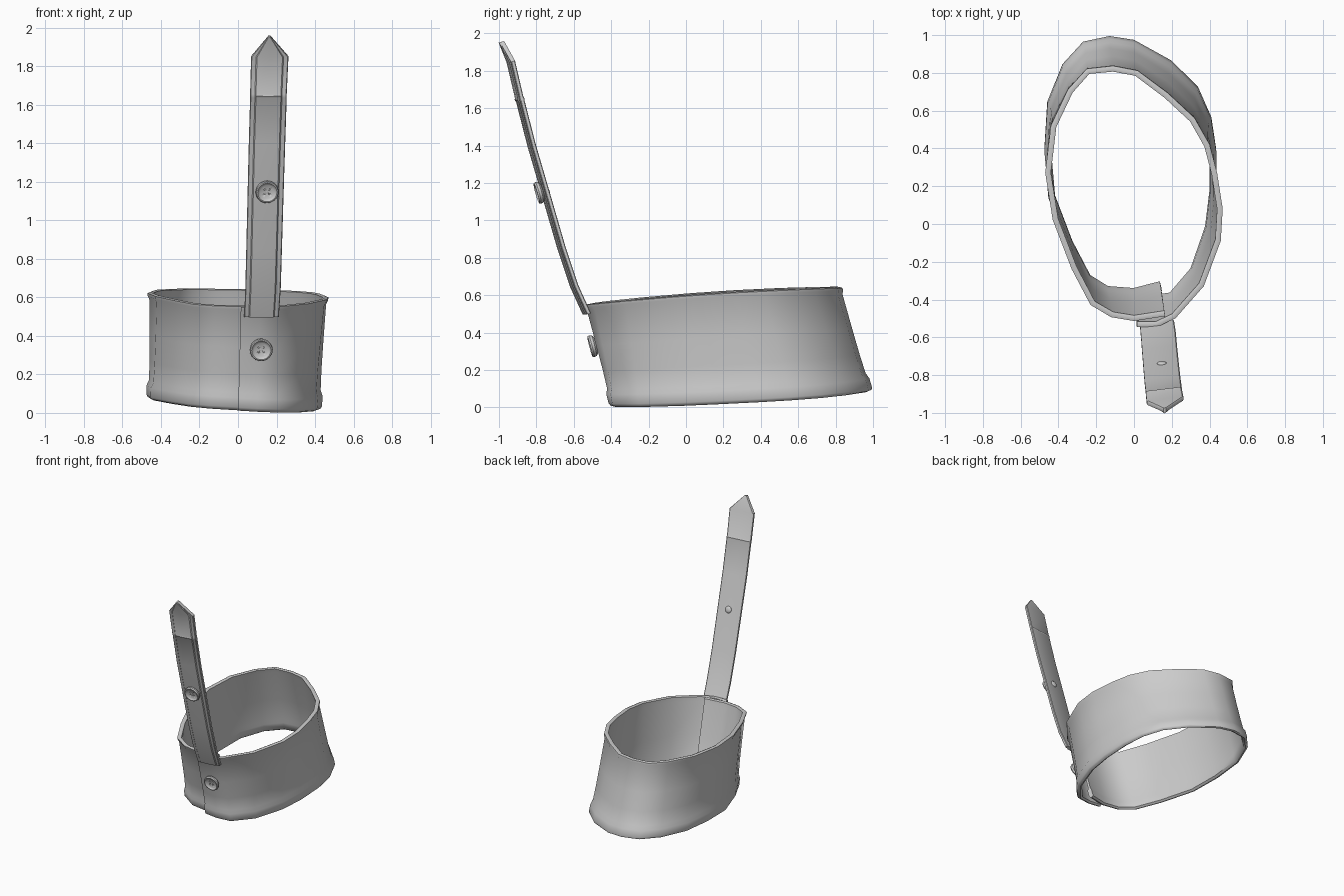
import bpy, bmesh, math
from mathutils import Vector, Matrix

if "Cube" in bpy.data.objects:
    bpy.data.objects.remove(bpy.data.objects["Cube"])


def make_object(name, bm, angle=40):
    bmesh.ops.remove_doubles(bm, verts=bm.verts, dist=1e-5)
    bmesh.ops.recalc_face_normals(bm, faces=bm.faces)
    me = bpy.data.meshes.new(name)
    bm.to_mesh(me)
    bm.free()
    ob = bpy.data.objects.new(name, me)
    bpy.context.collection.objects.link(ob)
    bpy.ops.object.select_all(action='DESELECT')
    ob.select_set(True)
    bpy.context.view_layer.objects.active = ob
    bpy.ops.object.shade_smooth_by_angle(angle=math.radians(angle))
    return ob


def loft(name, rings, angle=40):
    # Skin closed cross-sections and cap both ends
    bm = bmesh.new()
    vs = [[bm.verts.new(p) for p in r] for r in rings]
    n = len(vs[0])
    for a, b in zip(vs, vs[1:]):
        for i in range(n):
            j = (i + 1) % n
            bm.faces.new((a[i], a[j], b[j], b[i]))
    bm.faces.new(vs[0])
    bm.faces.new(vs[-1][::-1])
    return make_object(name, bm, angle)


# Cuff: top edge x, y and bottom edge x, y, from the outer flap round to the inner flap
PATH = [
    (.015, -.548, .0, -.405), (.12, -.548, .10, -.41), (.22, -.50, .21, -.39),
    (.37, -.33, .33, -.25), (.46, -.09, .41, -.02), (.47, .08, .435, .18),
    (.44, .27, .435, .40), (.40, .42, .41, .57), (.32, .56, .34, .73),
    (.18, .69, .20, .87), (.02, .81, .0, .98), (-.11, .835, -.13, 1.0),
    (-.25, .82, -.27, .97), (-.35, .71, -.38, .85), (-.44, .52, -.46, .65),
    (-.47, .27, -.475, .40), (-.43, .02, -.455, .15), (-.33, -.24, -.36, -.10),
    (-.23, -.43, -.26, -.29), (-.12, -.495, -.15, -.36), (.0, -.515, .0, -.372),
    (.165, -.49, .145, -.335)]
# Wall profile: height fraction, outward offset (folded hem below, rolled rim above)
WALL = [(.01, -.006), (.03, 0), (.12, 0), (.17, -.012), (.35, -.014), (.6, -.013),
        (.93, -.010), (.965, -.001), (.99, 0), (1, -.015), (.99, -.030), (.93, -.028),
        (.5, -.030), (.17, -.030), (.12, -.036), (.02, -.036), (0, -.02)]


def cuff_point(p, t):
    tx, ty, bx, by = p
    top = Vector((tx, ty, .605 + .075 * ty - .035 * ty * ty - .01 * tx))
    bot = Vector((bx, by, max(.002, .032 - .055 * bx + .05 * by)))
    return bot.lerp(top, t)


rings = []
for i, p in enumerate(PATH):
    before, after = PATH[max(i - 1, 0)], PATH[min(i + 1, len(PATH) - 1)]
    ring = []
    for t, d in WALL:
        tan = cuff_point(after, t) - cuff_point(before, t)
        out = Vector((tan.y, -tan.x, 0)).normalized()
        ring.append(cuff_point(p, t) + out * d)
    rings.append(ring)
loft("cuff_band", rings, 50)

# Strap: z, y, left x, right x, extra thickness (raised at the cross seam)
STATIONS = [(.50, -.53, .032, .212, 0), (.65, -.598, .038, .222, 0), (.85, -.665, .043, .228, 0),
            (1.15, -.752, .05, .237, 0), (1.4, -.825, .056, .245, 0), (1.638, -.886, .063, .253, 0),
            (1.648, -.889, .063, .253, .005), (1.658, -.892, .063, .253, 0),
            (1.85, -.937, .068, .262, 0), (1.955, -.985, .157, .169, 0)]
# Cross-section: width fraction, forward offset, with a raised centre panel
SECTION = [(0, -.008), (0, .006), (.02, .010), (.13, .010), (.16, .015), (.5, .017),
           (.84, .015), (.87, .010), (.98, .010), (1, .006), (1, -.008), (.97, -.012), (.03, -.012)]
rings = []
for z, y, xl, xr, extra in STATIONS:
    w = xr - xl
    rings.append([Vector((xl + u * w, y - d * (1 + extra / .015) + .12 * (u - .5) * w,
                          z - .27 * d)) for u, d in SECTION])
loft("strap", rings, 35)

# Buttons: turned profile with a raised rim, four sewing holes
BUTTON = [(0, -.012), (.045, -.012), (.057, -.002), (.06, .012), (.056, .021), (.050, .022),
          (.044, .016), (.036, .011), (0, .010)]


def button(name, loc, normal):
    bm = bmesh.new()
    vs = [bm.verts.new((r, 0, z)) for r, z in BUTTON]
    es = [bm.edges.new(e) for e in zip(vs, vs[1:])]
    bmesh.ops.spin(bm, geom=vs + es, cent=(0, 0, 0), axis=(0, 0, 1), angle=math.tau, steps=28)
    ob = make_object(name, bm, 35)
    bm = bmesh.new()
    for sx in (-1, 1):
        for sy in (-1, 1):
            bmesh.ops.create_cone(bm, segments=8, radius1=.005, radius2=.005, depth=.02, cap_ends=True,
                                  matrix=Matrix.Translation((sx * .012, sy * .012, .013)))
    cutter = make_object("hole_cutter", bm)
    cutter.hide_render = True
    mod = ob.modifiers.new("holes", 'BOOLEAN')
    mod.operation, mod.object, mod.solver = 'DIFFERENCE', cutter, 'EXACT'
    bpy.context.view_layer.objects.active = ob
    bpy.ops.object.modifier_apply(modifier=mod.name)
    bpy.data.objects.remove(cutter)
    ob.matrix_world = Matrix.Translation(loc) @ Vector(normal).to_track_quat('Z', 'Y').to_matrix().to_4x4()


button("strap_button", (.15, -.779, 1.15), (.1, -1, -.28))
button("cuff_button", (.12, -.493, .33), (.05, -1, -.26))

# Small stud behind the strap button
bm = bmesh.new()
bmesh.ops.create_uvsphere(bm, u_segments=16, v_segments=8, radius=.026)
bmesh.ops.scale(bm, vec=(1, .45, 1), verts=bm.verts)
stud = make_object("button_backing", bm)
stud.location = (.148, -.739, 1.15)
stud.rotation_euler.x = math.radians(15)
